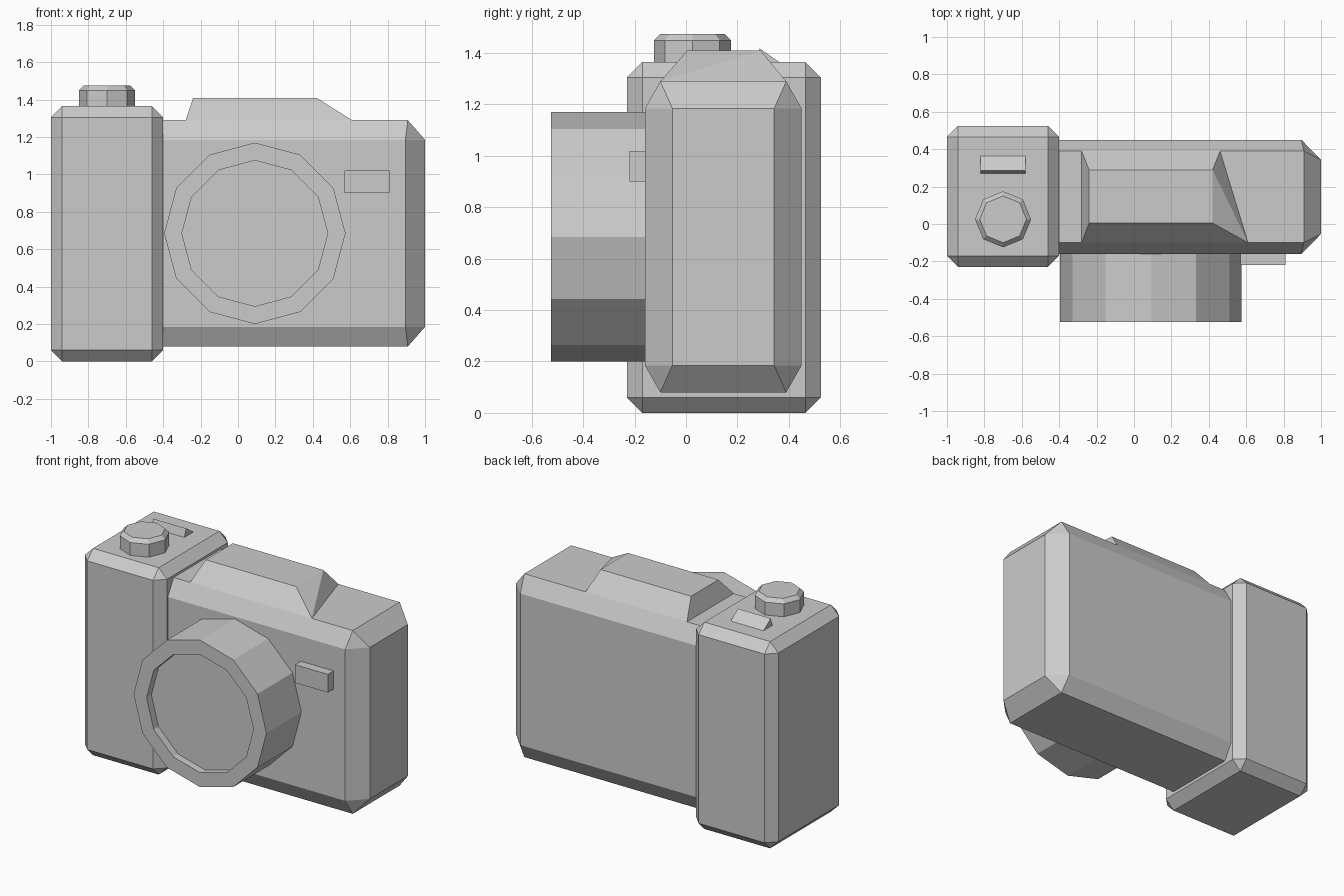
import bpy, bmesh
from math import pi
from mathutils import Matrix, Vector

if "Cube" in bpy.data.objects:
    bpy.data.objects.remove(bpy.data.objects["Cube"])


def finish(name, bm):
    bmesh.ops.recalc_face_normals(bm, faces=bm.faces)
    mesh = bpy.data.meshes.new(name)
    bm.to_mesh(mesh)
    bm.free()
    obj = bpy.data.objects.new(name, mesh)
    bpy.context.collection.objects.link(obj)
    return obj


def box(name, lo, hi, chamfer=0):
    lo, hi = Vector(lo), Vector(hi)
    bm = bmesh.new()
    bmesh.ops.create_cube(bm, size=1, matrix=Matrix.Translation((lo + hi) / 2)
                          @ Matrix.Diagonal((*(hi - lo), 1)))
    if chamfer:
        bmesh.ops.bevel(bm, geom=bm.edges[:], offset=chamfer, segments=1,
                        affect='EDGES', clamp_overlap=True)
    return finish(name, bm)


def hull(name, points):
    bm = bmesh.new()
    for p in points:
        bm.verts.new(p)
    bmesh.ops.convex_hull(bm, input=bm.verts[:])
    bmesh.ops.dissolve_limit(bm, angle_limit=0.01, verts=bm.verts[:], edges=bm.edges[:])
    return finish(name, bm)


def turned(name, sides, rings, matrix):
    """Stack (radius, height) rings around local z and cap both ends."""
    bm = bmesh.new()
    loops = []
    for r, h in rings:
        loops.append([bm.verts.new(matrix @ (Matrix.Rotation(2 * pi * i / sides, 4, 'Z')
                                             @ Vector((r, 0, h)))) for i in range(sides)])
    for a, b in zip(loops, loops[1:]):
        for i in range(sides):
            j = (i + 1) % sides
            bm.faces.new((a[i], a[j], b[j], b[i]))
    bm.faces.new(loops[0])
    bm.faces.new(loops[-1])
    return finish(name, bm)


# Hand grip
box("grip", (-1, -0.23, 0), (-0.4, 0.525, 1.365), 0.06)

# Main body: octagonal section running into the grip, chamfered at the free end
cy, cz = 0.145, 0.685
points = []
for sy in (-1, 1):
    for sz in (-1, 1):
        for x, dy, dz in ((-0.5, 0.305, 0.5), (-0.5, 0.245, 0.605),
                          (0.895, 0.305, 0.5), (0.908, 0.245, 0.605),
                          (1.0, 0.198, 0.5)):
            points.append((x, cy + sy * dy, cz + sz * dz))
hull("body", points)

# Raised viewfinder hump, with its right slope skewed towards the front
top = [(-0.24, 0.005, 1.41), (0.42, 0.005, 1.41), (0.42, 0.29, 1.41), (-0.24, 0.29, 1.41)]
base = [(-0.28, -0.1, 1.29), (0.61, -0.1, 1.29), (0.46, 0.39, 1.29), (-0.28, 0.39, 1.29)]
hull("viewfinder_hump", top + base + [(x, y, 1.27) for x, y, z in base])

# Lens barrel with a recessed front
turned("lens", 12, [(0.485, -0.1), (0.485, 0.525), (0.39, 0.525), (0.39, 0.475)],
       Matrix.Translation((0.09, 0, 0.685)) @ Matrix.Rotation(pi / 2, 4, 'X'))

# Shutter button
turned("shutter_button", 8, [(0.15, 1.35), (0.15, 1.45), (0.125, 1.475)],
       Matrix.Translation((-0.7, 0.025, 0)))

# Wedge-shaped switch behind the button
hull("top_switch", [(x, y, z) for x in (-0.82, -0.58)
                    for y, z in ((0.268, 1.36), (0.287, 1.418), (0.37, 1.36))])

# Small block beside the lens
box("front_window", (0.57, -0.22, 0.9), (0.81, -0.13, 1.02))
